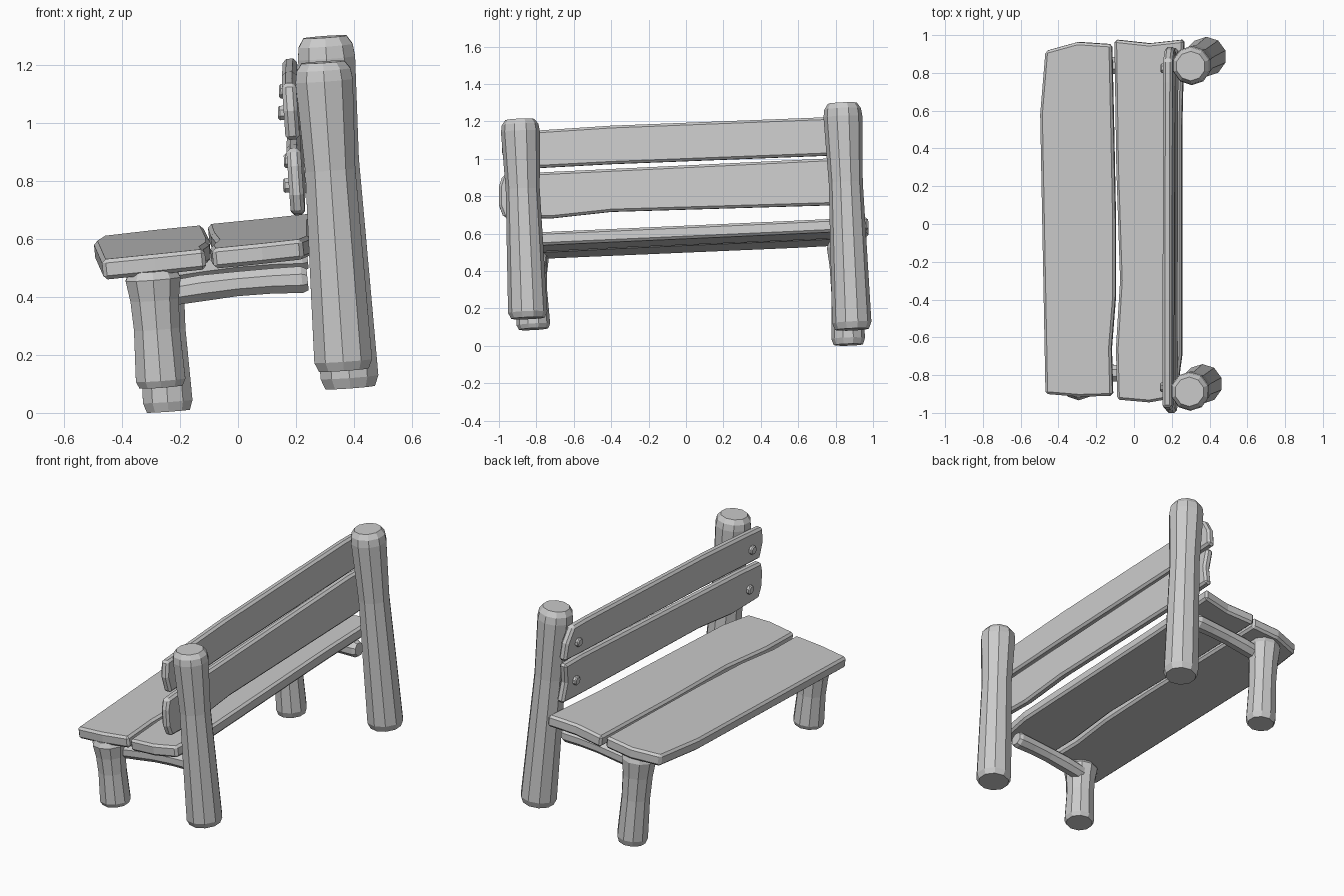
import bpy, bmesh
from math import cos, sin, tau
from mathutils import Vector

cube = bpy.data.objects.get("Cube")
if cube:
    bpy.data.objects.remove(cube, do_unlink=True)

grey = bpy.data.materials.new("plain_grey")
grey.use_nodes = True
grey.diffuse_color = (0.6, 0.6, 0.6, 1)
grey.node_tree.nodes["Principled BSDF"].inputs["Base Color"].default_value = (0.6, 0.6, 0.6, 1)


def finish(name, bm):
    bmesh.ops.recalc_face_normals(bm, faces=bm.faces)
    mesh = bpy.data.meshes.new(name)
    bm.to_mesh(mesh)
    bm.free()
    mesh.materials.append(grey)
    obj = bpy.data.objects.new(name, mesh)
    bpy.context.collection.objects.link(obj)
    return obj


def log(name, start, end, profile, sides=10, sag=0.0):
    """Faceted log from start to end; profile lists (fraction, radius)."""
    bm = bmesh.new()
    a, b = Vector(start), Vector(end)
    axis = (b - a).normalized()
    side = axis.cross(Vector((0, 1, 0)) if abs(axis.y) < 0.8 else Vector((1, 0, 0))).normalized()
    other = axis.cross(side)
    rings = []
    for t, r in profile:
        c = a.lerp(b, t) + Vector((0, 0, sag * 4 * t * (1 - t)))
        angles = [tau * (i + 0.5) / sides for i in range(sides)]
        rings.append([bm.verts.new(c + r * (cos(g) * side + sin(g) * other)) for g in angles])
    for low, high in zip(rings, rings[1:]):
        for i in range(sides):
            j = (i + 1) % sides
            bm.faces.new((low[i], low[j], high[j], high[i]))
    bm.faces.new(rings[0])
    bm.faces.new(rings[-1])
    return finish(name, bm)


def plank(name, outline, place, depth):
    """Outline placed on a sloping plane, thickened by depth, edges chamfered."""
    bm = bmesh.new()
    face = bm.faces.new([bm.verts.new(place(u, v)) for u, v in outline])
    grown = bmesh.ops.extrude_face_region(bm, geom=[face], use_keep_orig=True)
    moved = [g for g in grown["geom"] if isinstance(g, bmesh.types.BMVert)]
    bmesh.ops.translate(bm, verts=moved, vec=depth)
    obj = finish(name, bm)
    bevel = obj.modifiers.new("chamfer", "BEVEL")
    bevel.width = 0.013
    bevel.segments = 1
    bevel.limit_method = "ANGLE"
    bevel.angle_limit = 0.6
    return obj


def seat_plane(x, y):
    return Vector((x, y, 0.618 + 0.104 * x + 0.045 * y))


def back_plane(y, z):
    return Vector((0.165 - 0.07 * (z - 1) + 0.005 * y, y, z))


# Tall back posts
post = [(0, 0.09), (0.03, 0.105), (0.35, 0.098), (0.65, 0.091), (0.94, 0.104), (0.975, 0.098), (1, 0.078)]
log("right_back_post", (0.365, -0.845, 0.148), (0.293, -0.888, 1.21), post)
log("left_back_post", (0.387, 0.888, 0.088), (0.3, 0.836, 1.297), post)

# Short front legs
leg = [(0, 0.078), (0.06, 0.09), (0.5, 0.083), (0.75, 0.088), (0.93, 0.1), (1, 0.085)]
log("right_front_leg", (-0.265, -0.815, 0.09), (-0.295, -0.835, 0.49), leg)
log("left_front_leg", (-0.24, 0.868, 0.006), (-0.28, 0.852, 0.565), leg)

# Rails carrying the seat
rail = [(0, 0.046), (0.25, 0.049), (0.5, 0.046), (0.75, 0.047), (0.96, 0.05), (1, 0.04)]
log("right_rail", (-0.25, -0.79, 0.41), (0.24, -0.79, 0.46), rail, 8, 0.01)
log("left_rail", (-0.25, 0.84, 0.485), (0.24, 0.84, 0.535), rail, 8, 0.01)

# Seat planks, outlines in x and y
down = Vector((0.007, 0.003, -0.07))
plank("front_seat_plank", [
    (-0.47, -0.9), (-0.29, -0.915), (-0.115, -0.91), (-0.122, -0.66), (-0.1, -0.38), (-0.1, 0),
    (-0.11, 0.5), (-0.12, 0.95), (-0.3, 0.962), (-0.47, 0.915), (-0.498, 0.58)], seat_plane, down)
plank("back_seat_plank", [
    (-0.09, -0.93), (0.08, -0.945), (0.22, -0.92), (0.25, -0.7), (0.25, 0.5), (0.262, 0.975),
    (0.08, 0.955), (-0.105, 0.975), (-0.095, 0.3), (-0.075, -0.3), (-0.097, -0.66)], seat_plane, down)

# Backrest planks, outlines in y and z
rear = Vector((0.049, 0, 0.003))
plank("upper_back_plank", [
    (-0.96, 0.94), (-0.985, 1.04), (-0.97, 1.135), (-0.78, 1.15), (-0.4, 1.175), (0.75, 1.22),
    (0.87, 1.22), (0.925, 1.13), (0.94, 1.025), (0.75, 1.015), (-0.4, 0.97)], back_plane, rear)
plank("lower_back_plank", [
    (-0.975, 0.685), (-1, 0.75), (-1, 0.85), (-0.98, 0.91), (-0.78, 0.925), (0.77, 1.0),
    (0.93, 1.0), (0.91, 0.88), (0.935, 0.76), (0.77, 0.75), (-0.4, 0.715), (-0.72, 0.68)], back_plane, rear)

# Bolt heads on the backrest
for name, y, z in (("right_upper", -0.865, 1.035), ("right_lower", -0.865, 0.785),
                   ("left_upper", 0.825, 1.11), ("left_lower", 0.825, 0.87)):
    base = back_plane(y, z)
    log(name + "_bolt", base + Vector((0.01, 0, 0)), base - Vector((0.02, 0, 0.001)),
        [(0, 0.027), (0.8, 0.027), (1, 0.021)], 8)
